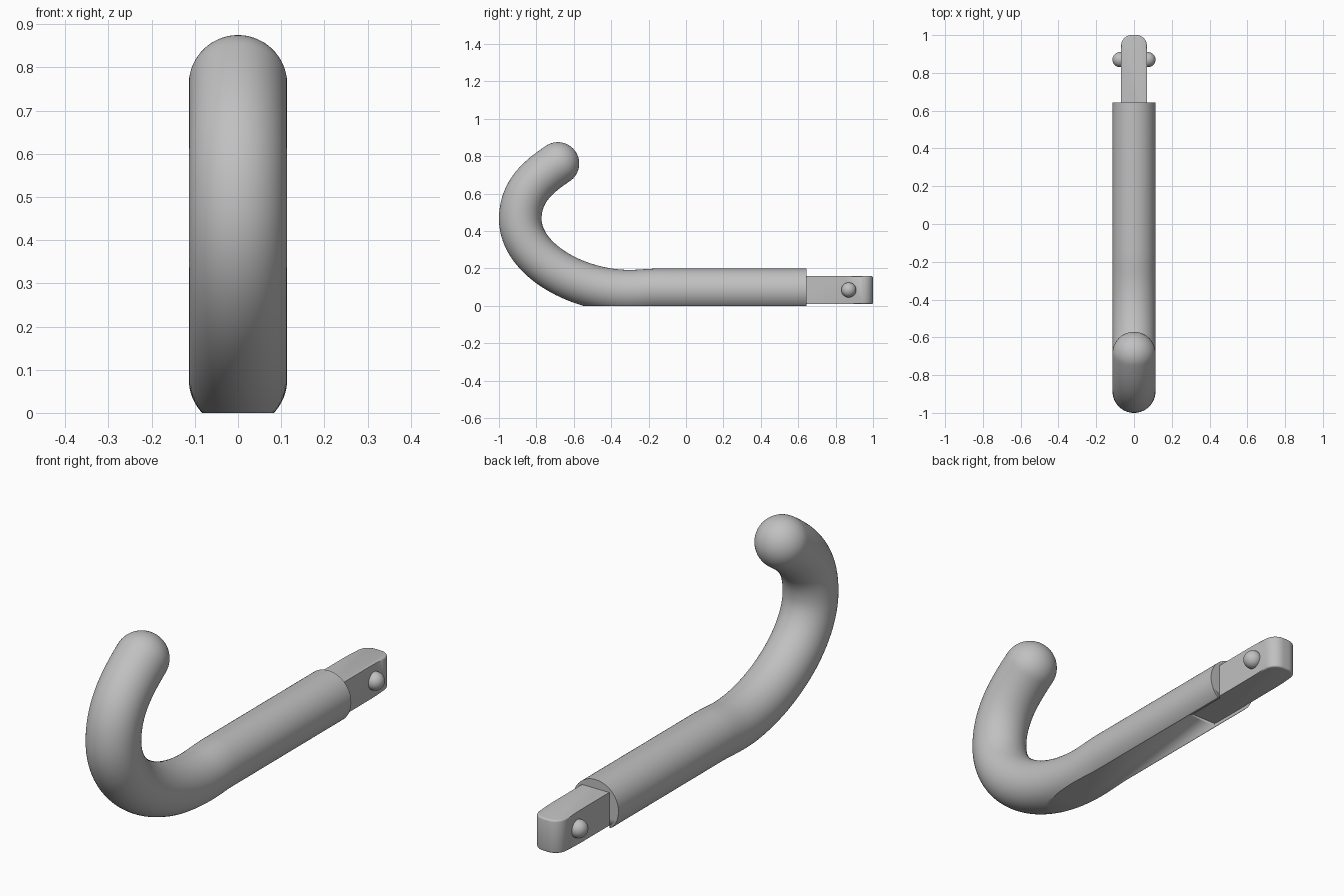
import bpy, bmesh
from math import sin, cos, pi, radians
from mathutils import Vector, Matrix
from mathutils.geometry import interpolate_bezier

R = 0.114        # rod radius
SIDES = 64
ROD_END = 0.643

old = bpy.data.objects.get("Cube")
if old:
    bpy.data.objects.remove(old, do_unlink=True)

grey = bpy.data.materials.new("plain grey")
grey.use_nodes = True
grey.diffuse_color = (0.53, 0.53, 0.53, 1)
grey.node_tree.nodes["Principled BSDF"].inputs["Base Color"].default_value = grey.diffuse_color


def finish(bm, name, angle=35):
    bmesh.ops.recalc_face_normals(bm, faces=bm.faces)
    mesh = bpy.data.meshes.new(name)
    bm.to_mesh(mesh)
    bm.free()
    mesh.materials.append(grey)
    obj = bpy.data.objects.new(name, mesh)
    bpy.context.collection.objects.link(obj)
    bpy.ops.object.select_all(action='DESELECT')
    obj.select_set(True)
    bpy.context.view_layer.objects.active = obj
    bpy.ops.object.shade_smooth_by_angle(angle=radians(angle))
    return obj


def box(bm, x, y0, y1, z0, z1):
    size = Matrix.Diagonal((2 * x, y1 - y0, z1 - z0, 1))
    centre = Matrix.Translation((0, (y0 + y1) / 2, (z0 + z1) / 2))
    return bmesh.ops.create_cube(bm, size=1, matrix=centre @ size)["verts"]


def point(y, z):
    return Vector((0, y, z))


# Centreline of the hooked rod, from the straight end to the tip
shank, heel = point(-0.15, 0.085), point(-0.3, 0.078)
crest, tip = point(-0.886, 0.465), point(-0.685, 0.761)
tip_dir = point(0.83, 0.56).normalized()
path = [point(ROD_END, 0.085)]
path += interpolate_bezier(shank, point(-0.2, 0.085), point(-0.25, 0.078), heel, 8)
path += interpolate_bezier(heel, point(-0.584, 0.078), point(-0.886, 0.248), crest, 32)[1:]
path += interpolate_bezier(crest, point(-0.886, 0.615), tip - tip_dir * 0.12, tip, 20)[1:]

rings = []
for i, p in enumerate(path):
    ahead, behind = path[min(i + 1, len(path) - 1)], path[max(i - 1, 0)]
    rings.append((p, (ahead - behind).normalized(), R))
rings[0] = (path[0], point(-1, 0), R)
rings[-1] = (tip, tip_dir, R)
# Rounded tip
for k in range(1, 16):
    a = k / 16 * pi / 2
    rings.append((tip + tip_dir * R * sin(a), tip_dir, R * cos(a)))

# Hooked rod, swept and then cut flat underneath
bm = bmesh.new()
side = Vector((1, 0, 0))
loops = []
for centre, direction, radius in rings:
    up = side.cross(direction)
    loops.append([bm.verts.new(centre + radius * (side * cos(2 * pi * s / SIDES)
                                                  + up * sin(2 * pi * s / SIDES)))
                  for s in range(SIDES)])
for a, b in zip(loops, loops[1:]):
    for s in range(SIDES):
        t = (s + 1) % SIDES
        bm.faces.new((a[s], a[t], b[t], b[s]))
bm.faces.new(loops[0])
pole = bm.verts.new(tip + tip_dir * R)
for s in range(SIDES):
    bm.faces.new((loops[-1][s], loops[-1][(s + 1) % SIDES], pole))
cut = bmesh.ops.bisect_plane(bm, geom=bm.verts[:] + bm.edges[:] + bm.faces[:],
                             plane_co=(0, 0, 0), plane_no=(0, 0, -1), clear_outer=True)
bmesh.ops.contextual_create(bm, geom=[e for e in cut["geom_cut"]
                                      if isinstance(e, bmesh.types.BMEdge)])
rod = finish(bm, "hooked_rod")

# Shallow slot under the rod where the lug is let in
bm = bmesh.new()
box(bm, 0.068, 0.45, ROD_END + 0.05, -0.05, 0.012)
cutter = finish(bm, "slot_cutter")
cutter.hide_render = True
cutter.hide_viewport = True
cutter.display_type = 'WIRE'
slot = rod.modifiers.new("slot", 'BOOLEAN')
slot.operation = 'DIFFERENCE'
slot.solver = 'EXACT'
slot.object = cutter

# Lug with a rounded end
bm = bmesh.new()
box(bm, 0.068, 0.46, 1, 0.01, 0.159)
corners = [e for e in bm.edges if all(v.co.y > 0.9 for v in e.verts)
           and abs(e.verts[0].co.z - e.verts[1].co.z) > 0.1]
bmesh.ops.bevel(bm, geom=corners, offset=0.055, segments=10, profile=0.5, affect='EDGES')
rim = [e for e in bm.edges if all(v.co.y > 0.94 for v in e.verts)
       and abs(e.verts[0].co.z - e.verts[1].co.z) < 0.01]
bmesh.ops.bevel(bm, geom=rim, offset=0.008, segments=3, profile=0.5, affect='EDGES')
finish(bm, "lug")

# Domed pin ends on both sides of the lug
for sign, name in ((1, "left_pin"), (-1, "right_pin")):
    bm = bmesh.new()
    bmesh.ops.create_uvsphere(bm, u_segments=32, v_segments=16, radius=0.04,
                              matrix=Matrix.Translation((sign * 0.074, 0.87, 0.085)))
    finish(bm, name)
